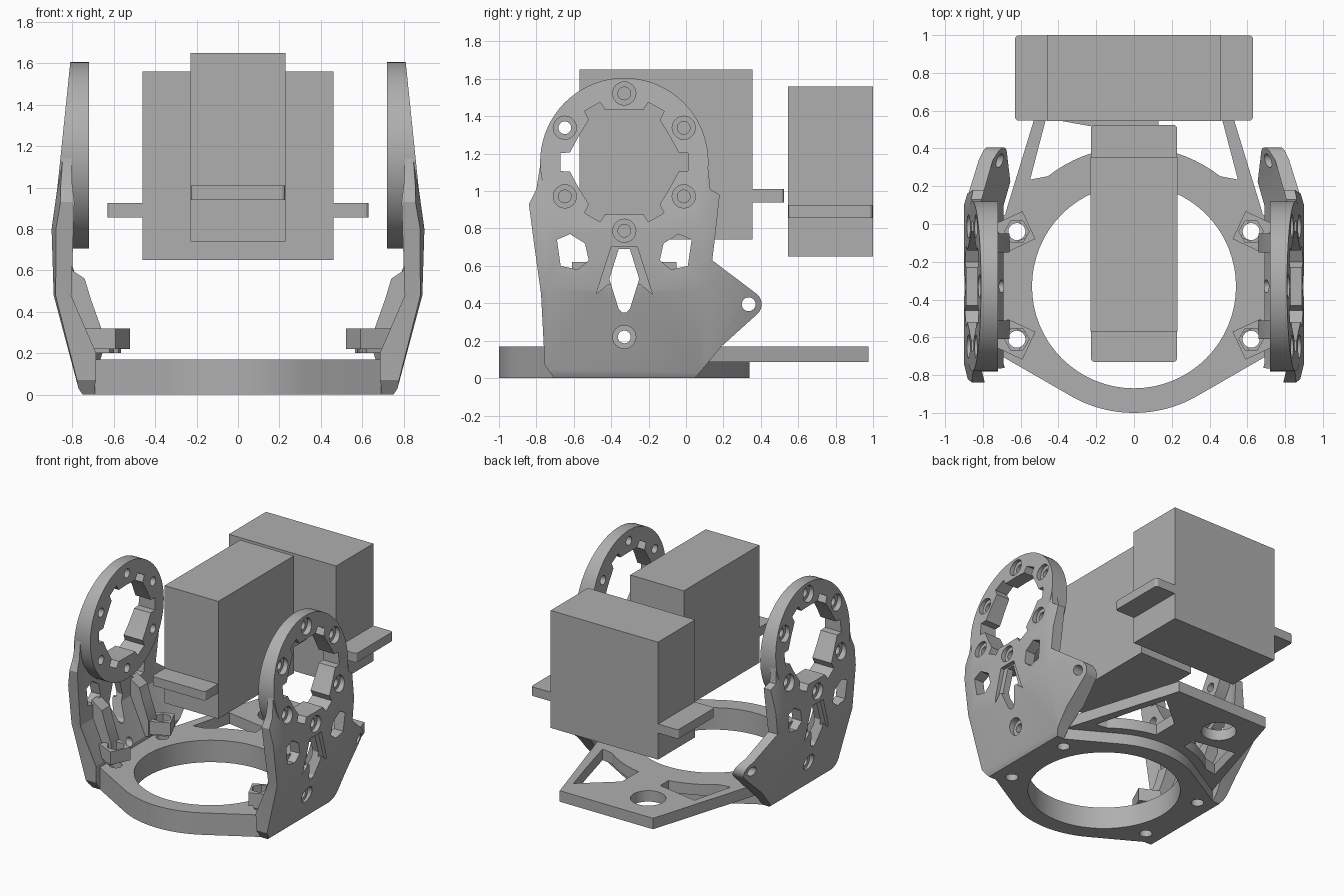
import bpy, bmesh, math
from math import cos, sin, radians

old = bpy.data.objects.get("Cube")
if old:
    bpy.data.objects.remove(old)

grey = bpy.data.materials.new("plain_grey")
grey.use_nodes = True
grey.diffuse_color = (0.43, 0.43, 0.43, 1)
grey.node_tree.nodes["Principled BSDF"].inputs["Base Color"].default_value = (0.43, 0.43, 0.43, 1)

CY, CZ = -0.33, 1.155      # axis of the side discs; CY is also the ring centre


def loft(name, rings):
    """Closed solid through a list of matching point rings."""
    bm = bmesh.new()
    vs = [[bm.verts.new(p) for p in ring] for ring in rings]
    n = len(vs[0])
    bm.faces.new(vs[0])
    bm.faces.new(vs[-1])
    for a, b in zip(vs, vs[1:]):
        for i in range(n):
            j = (i + 1) % n
            bm.faces.new((a[i], a[j], b[j], b[i]))
    bmesh.ops.recalc_face_normals(bm, faces=bm.faces)
    me = bpy.data.meshes.new(name)
    bm.to_mesh(me)
    bm.free()
    me.materials.append(grey)
    ob = bpy.data.objects.new(name, me)
    bpy.context.collection.objects.link(ob)
    return ob


def prism(name, pts, axis, lo, hi):
    """Extrude a 2D outline along an axis."""
    place = {"x": lambda u, v, w: (w, u, v),
             "y": lambda u, v, w: (u, w, v),
             "z": lambda u, v, w: (u, v, w)}[axis]
    return loft(name, [[place(u, v, w) for u, v in pts] for w in (lo, hi)])


def arc(cx, cy, r, a0=0, a1=360, n=32):
    full = abs(a1 - a0) == 360
    steps = n if full else n - 1
    ang = [radians(a0 + (a1 - a0) * i / steps) for i in range(n)]
    return [(cx + r * cos(a), cy + r * sin(a)) for a in ang]


def boolean(ob, tool, op="DIFFERENCE", keep=False):
    tool.hide_render = True
    mod = ob.modifiers.new("bool", "BOOLEAN")
    mod.object, mod.operation, mod.solver = tool, op, "EXACT"
    bpy.context.view_layer.objects.active = ob
    bpy.ops.object.modifier_apply(modifier=mod.name)
    if not keep:
        bpy.data.objects.remove(tool)


def cut(ob, pts, axis, lo, hi):
    boolean(ob, prism("cutter", pts, axis, lo, hi))


def mirror(ob):
    ob.modifiers.new("mirror", "MIRROR").use_mirror_merge = False
    bpy.context.view_layer.objects.active = ob
    bpy.ops.object.modifier_apply(modifier="mirror")


def flip(pts):
    """Mirror a (y, z) outline about the disc axis."""
    return [(2 * CY - y, z) for y, z in pts]


def box(name, x0, x1, y0, y1, z0, z1, bevel=0.0):
    ob = prism(name, [(x0, y0), (x1, y0), (x1, y1), (x0, y1)], "z", z0, z1)
    if bevel:
        bm = bmesh.new()
        bm.from_mesh(ob.data)
        up = [e for e in bm.edges if abs(e.verts[0].co.z - e.verts[1].co.z) > 0.01]
        bmesh.ops.bevel(bm, geom=up, offset=bevel, segments=4, profile=0.5, affect="EDGES")
        bm.to_mesh(ob.data)
        bm.free()
    return ob


# Servo blocks with mounting flanges
box("middle_servo_body", -0.23, 0.23, -0.57, 0.355, 0.74, 1.65)
box("middle_servo_flange", -0.228, 0.228, -0.73, 0.525, 0.94, 1.01, 0.02)
box("rear_servo_body", -0.46, 0.46, 0.545, 1.0, 0.65, 1.56)
box("rear_servo_flange", -0.63, 0.63, 0.547, 0.998, 0.855, 0.925, 0.02)

# Base ring with straight flanks, fused to the thinner rear frame
outline = (arc(0, CY, 0.67, 240, 300, 20) + [(0.7, -0.70), (0.7, 0.04)]
           + arc(0, CY, 0.67, 60, 120, 20) + [(-0.7, 0.04), (-0.7, -0.70)])
base = prism("base_ring", outline, "z", 0, 0.17)
frame = prism("rear_frame", [(0.68, 0.06), (0.4, 0.975), (-0.4, 0.975), (-0.68, 0.06),
                             (-0.6, -0.2), (0.6, -0.2)], "z", 0.085, 0.17)
boolean(base, frame, "UNION")
cut(base, arc(0, CY, 0.54, n=64), "z", -0.1, 0.3)
inner = arc(0, CY, 0.74, 80, 52, 8)
cut(base, inner + [(0.55, 0.235), (0.47, 0.54), (0.39, 0.82), (0.13, 0.6)], "z", -0.1, 0.3)
cut(base, [(-x, y) for x, y in inner] + [(-0.55, 0.235), (-0.465, 0.56), (-0.13, 0.5)], "z", -0.1, 0.3)
cut(base, arc(-0.18, 0.72, 0.125), "z", -0.1, 0.3)
for sx in (-1, 1):
    for y in (-0.04, -0.61):
        cut(base, arc(sx * 0.62, y, 0.045, n=24), "z", -0.1, 0.3)

# Side wall: bent section swept front to back, leaning in at the rear tab
section = [(0.75, 0), (0.77, 0.03), (0.89, 0.48), (0.9, 0.8), (0.872, 1.0), (0.855, 1.15),
           (0.815, 1.15), (0.815, 0.48), (0.69, 0.2), (0.69, 0)]
stations = [(-0.9, 0.04), (-0.74, 0), (0.1, 0), (0.45, 0.1)]
wall = loft("side_walls", [[(x - s, y, z) for x, z in section] for y, s in stations])
side = ([(-0.7, -0.01), (0.04, -0.01), (0.19, 0.17)]
        + arc(0.335, 0.395, 0.07, -45, 55, 10)
        + [(0.14, 0.63), (0.155, 0.75), (0.18, 0.98), (0.13, 1.01), (0.11, 1.2),
           (-0.77, 1.2), (-0.8, 1.01), (-0.84, 0.93), (-0.81, 0.7), (-0.775, 0.45), (-0.755, 0.07)])
boolean(wall, prism("cutter", side, "x", 0.5, 1.1), "INTERSECT")

# Windows, central diamond and its shallow recess, rear tab hole
window = [(-0.69, 0.74), (-0.62, 0.77), (-0.54, 0.72), (-0.52, 0.63), (-0.58, 0.58), (-0.67, 0.6)]
cut(wall, window, "x", 0.5, 1.1)
cut(wall, flip(window), "x", 0.5, 1.1)
half = [(-0.36, 0.69), (-0.41, 0.53), (-0.36, 0.37), (-0.34, 0.35)]
cut(wall, half + flip(half)[::-1], "x", 0.5, 1.1)
half = [(-0.4, 0.7), (-0.48, 0.45), (-0.42, 0.5)]
cut(wall, half + flip(half)[::-1], "x", 0.865, 1.1)
cut(wall, arc(0.335, 0.395, 0.037, n=24), "x", 0.5, 1.1)

# Round disc plate on top of the wall, tapering upward
disc = prism("side_discs", [(0.72, 0.6), (0.72, 1.7), (0.8, 1.7), (0.872, 1.0), (0.9, 0.8), (0.89, 0.6)],
             "y", -0.9, 0.3)
boolean(disc, prism("cutter", arc(CY, CZ, 0.45, n=72), "x", 0.5, 1.1), "INTERSECT")

# Lobed central opening: teeth at the six bolts, notches between them
lobes = []
for k in range(6):
    a = 30 + 60 * k
    for da, r in ((-20, 0.295), (0, 0.28), (20, 0.295), (22, 0.345), (38, 0.345)):
        t = radians(a + da)
        lobes.append((CY + r * cos(t), CZ + r * sin(t)))
for part in (wall, disc):
    cut(part, lobes, "x", 0.5, 1.1)


def outer_x(z):
    pts = [(0.77, 0.03), (0.89, 0.48), (0.9, 0.8), (0.872, 1.0), (0.8, 1.7)]
    for (x0, z0), (x1, z1) in zip(pts, pts[1:]):
        if z <= z1:
            return x0 + (x1 - x0) * (z - z0) / (z1 - z0)


# Counterbored bolt holes
bolts = [(CY + 0.367 * cos(radians(30 + 60 * k)), CZ + 0.367 * sin(radians(30 + 60 * k))) for k in range(6)]
for y, z in bolts + [(CY, 0.22)]:
    for part in (wall, disc):
        cut(part, arc(y, z, 0.034, n=24), "x", 0.5, 1.1)
        cut(part, arc(y, z, 0.062, n=24), "x", outer_x(z) - 0.035, 1.1)

parts = [wall, disc]

# Inner gussets and nut clips
gusset = [(0.83, 0.62), (0.74, 0.56), (0.71, 0.46), (0.66, 0.32), (0.66, 0.2), (0.7, 0.2), (0.83, 0.5)]
for tag, y, y0 in (("rear", -0.04, -0.1), ("front", -0.61, -0.56)):
    parts.append(prism(tag + "_gussets", gusset, "y", y0 - 0.05, y0 + 0.05))
    turn = 20 if tag == "rear" else -20
    clip = prism(tag + "_nut_clips", arc(0.63, y, 0.115, turn, turn + 360, 4), "z", 0.22, 0.32)
    cut(clip, arc(0.62, y, 0.065, n=6), "z", 0.1, 0.5)
    parts.append(clip)
    lip = prism(tag + "_clip_lips", arc(0.65, y, 0.09, turn, turn + 360, 4), "z", 0.2, 0.225)
    cut(lip, arc(0.62, y, 0.045, n=24), "z", 0.1, 0.5)
    parts.append(lip)

for part in parts:
    mirror(part)

# Smooth the curved surfaces, keep the edges sharp
bpy.ops.object.select_all(action="DESELECT")
for ob in parts + [base]:
    ob.select_set(True)
bpy.context.view_layer.objects.active = base
bpy.ops.object.shade_smooth_by_angle(angle=radians(20))
